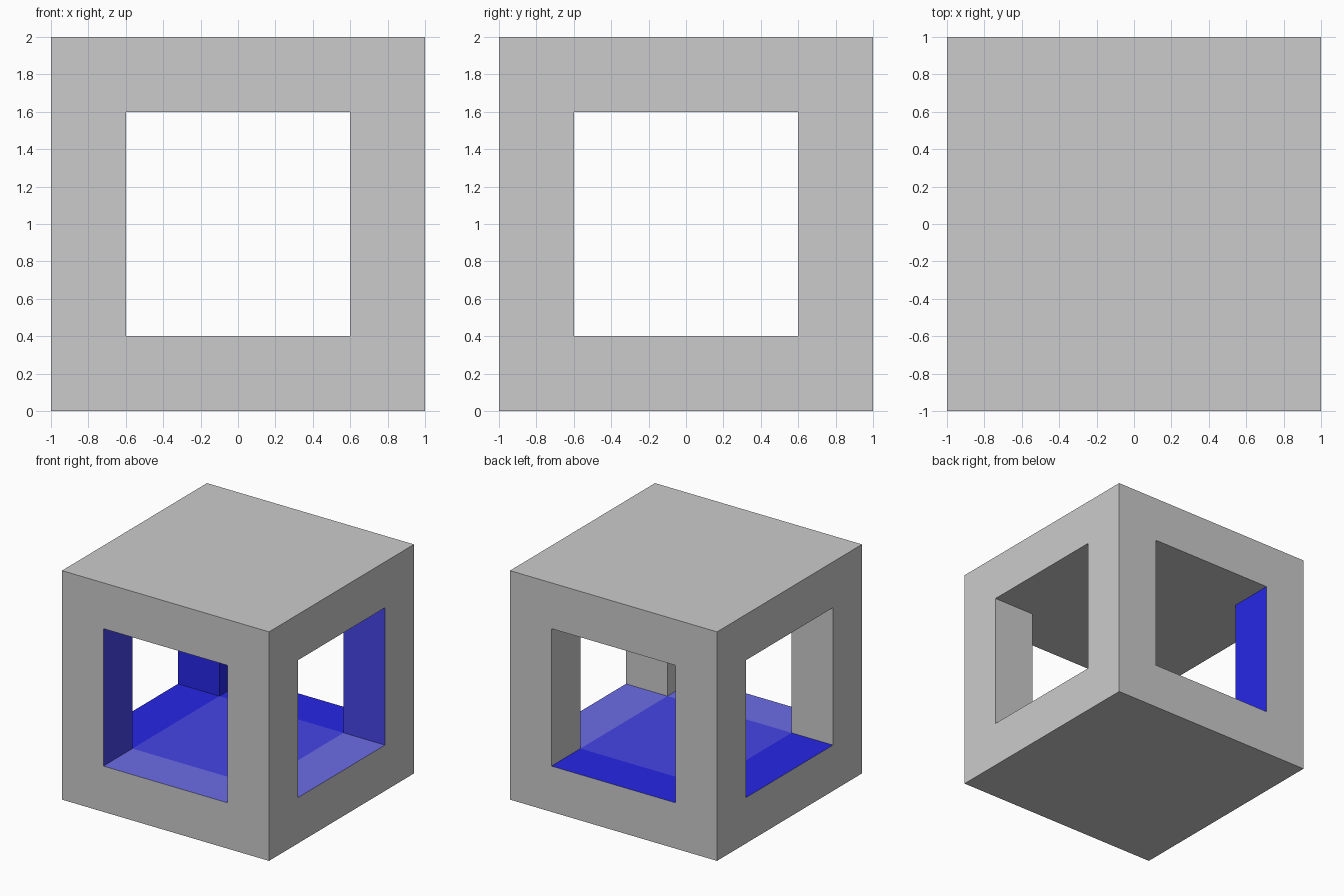
import bpy, bmesh
from mathutils import Vector
from itertools import product

if "Cube" in bpy.data.objects:
    bpy.data.objects.remove(bpy.data.objects["Cube"])

SIDE = [-1.0, -0.6, 0.6, 1.0]   # grid lines in x and y
LEVEL = [0.0, 0.4, 1.6, 2.0]    # grid lines in z


def material(name, color):
    mat = bpy.data.materials.new(name)
    mat.diffuse_color = (*color, 1.0)
    mat.use_nodes = True
    mat.node_tree.nodes["Principled BSDF"].inputs["Base Color"].default_value = mat.diffuse_color
    return mat


def is_solid(i, j, k):
    """Floor slab, roof slab and four corner posts."""
    if not all(0 <= n <= 2 for n in (i, j, k)):
        return False
    return k != 1 or (i != 1 and j != 1)


mesh = bpy.data.meshes.new("open_cube_frame")
frame = bpy.data.objects.new("open_cube_frame", mesh)
bpy.context.collection.objects.link(frame)
for name, color in (("grey", (0.8, 0.8, 0.8)),
                    ("deep_blue", (0.02, 0.02, 0.8)),
                    ("mid_blue", (0.06, 0.06, 0.8)),
                    ("pale_blue", (0.15, 0.15, 0.8))):
    mesh.materials.append(material(name, color))

# Skin of the block with the two crossing square tunnels
bm = bmesh.new()
for cell in product(range(3), repeat=3):
    if not is_solid(*cell):
        continue
    for axis, step in product(range(3), (0, 1)):
        beside = list(cell)
        beside[axis] += 2 * step - 1
        if is_solid(*beside):
            continue
        u, v = (axis + 1) % 3, (axis + 2) % 3
        corners = []
        for a, b in ((0, 0), (1, 0), (1, 1), (0, 1)):
            n = list(cell)
            n[axis] += step
            n[u] += a
            n[v] += b
            corners.append(bm.verts.new((SIDE[n[0]], SIDE[n[1]], LEVEL[n[2]])))
        if step == 0:
            corners.reverse()
        bm.faces.new(corners)
bmesh.ops.remove_doubles(bm, verts=bm.verts[:], dist=0.001)

# Blue lining: tunnel floor and the post sides facing +x or -y,
# fading from deep at the back left to pale at the front right
for face in bm.faces:
    face.normal_update()
    c = face.calc_center_median()
    inside = (0.39 < c.z < 1.61 and
              abs(face.normal.dot(Vector((c.x, c.y, 0)))) < 0.9
              and abs(face.normal.dot(c)) < 0.7)
    n = face.normal
    if inside and (n.z > 0.5 or n.x > 0.5 or n.y < -0.5):
        on_outer_wall = (abs(n.x) > 0.5 and abs(c.x) > 0.9) or \
                        (abs(n.y) > 0.5 and abs(c.y) > 0.9)
        if not on_outer_wall:
            t = c.x - c.y
            face.material_index = 1 if t < -0.4 else 2 if t < 0.4 else 3

bm.to_mesh(mesh)
bm.free()
